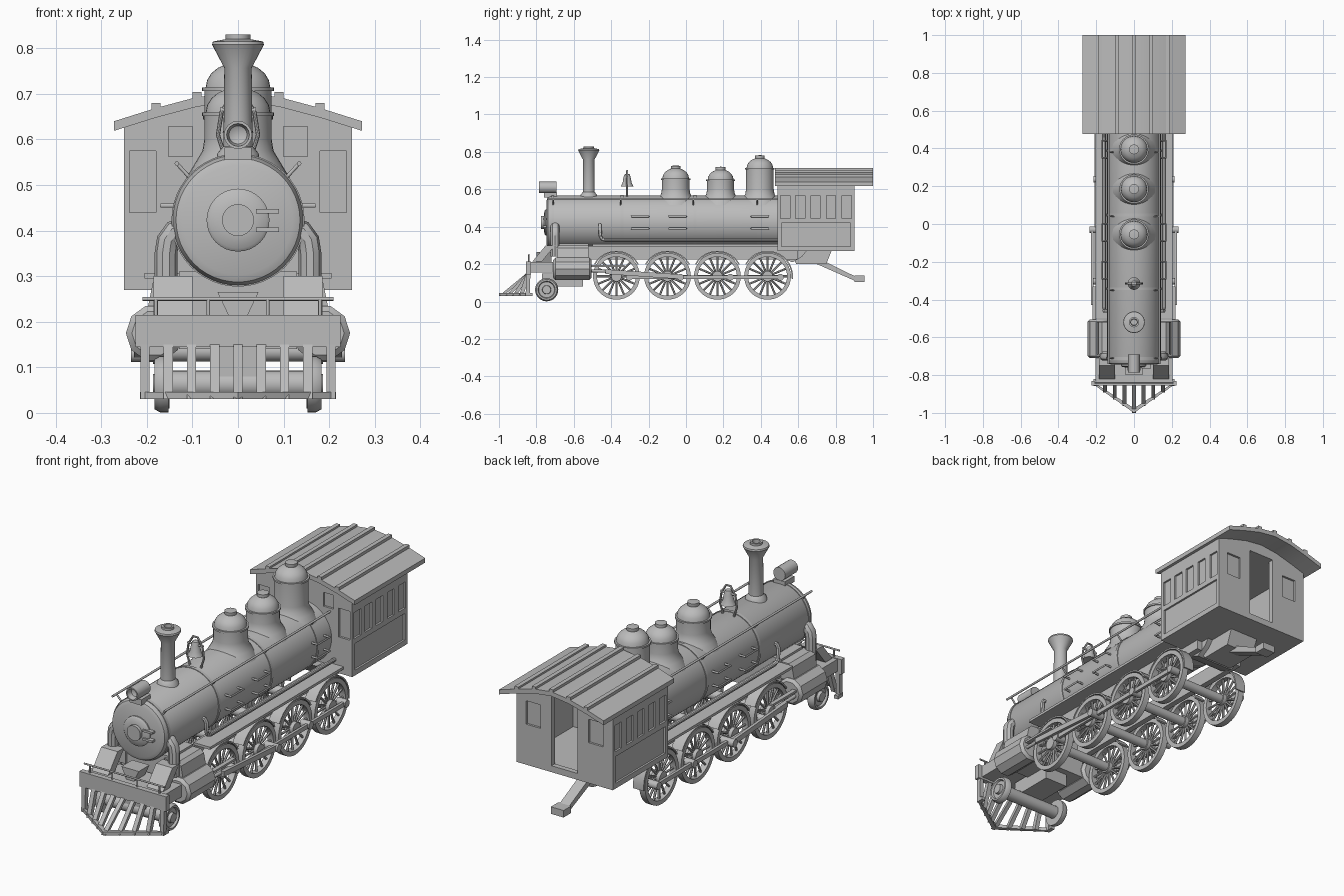
import bpy, bmesh, math
from mathutils import Vector, Matrix

if "Cube" in bpy.data.objects:
    bpy.data.objects.remove(bpy.data.objects["Cube"], do_unlink=True)

GREY = (0.5, 0.5, 0.5, 1)
mat = bpy.data.materials.new("plain_grey")
mat.use_nodes = True
mat.diffuse_color = GREY
mat.node_tree.nodes["Principled BSDF"].inputs["Base Color"].default_value = GREY
parts = []
SIDES = ((1, "left"), (-1, "right"))


def finish(name, bm):
    bmesh.ops.recalc_face_normals(bm, faces=bm.faces)
    me = bpy.data.meshes.new(name)
    bm.to_mesh(me)
    bm.free()
    me.materials.append(mat)
    ob = bpy.data.objects.new(name, me)
    bpy.context.scene.collection.objects.link(ob)
    parts.append(ob)
    return ob


def add_box(bm, x, y, z):
    size = [b - a for a, b in (x, y, z)]
    mid = [(a + b) / 2 for a, b in (x, y, z)]
    bmesh.ops.create_cube(bm, size=1, matrix=Matrix.Translation(mid) @ Matrix.Diagonal((*size, 1)))


def box(name, *ranges):
    bm = bmesh.new()
    add_box(bm, *ranges)
    return finish(name, bm)


def side_box(name, x, y, z):
    for s, side in SIDES:
        box(f"{side}_{name}", sorted((s * x[0], s * x[1])), y, z)


def add_rod(bm, a, b, r, n=12):
    a, b = Vector(a), Vector(b)
    m = Matrix.Translation((a + b) / 2) @ (b - a).to_track_quat('Z', 'Y').to_matrix().to_4x4()
    bmesh.ops.create_cone(bm, cap_ends=True, segments=n, radius1=r, radius2=r,
                          depth=(b - a).length, matrix=m)


def rod(name, a, b, r, n=16):
    bm = bmesh.new()
    add_rod(bm, a, b, r, n)
    return finish(name, bm)


def lathe(name, profile, loc=(0, 0, 0), axis=(0, 0, 1), n=32, closed=False):
    """Spin (radius, height) points about an axis."""
    bm = bmesh.new()
    vs = [bm.verts.new((r, 0, h)) for r, h in profile]
    pairs = list(zip(vs, vs[1:])) + ([(vs[-1], vs[0])] if closed else [])
    es = [bm.edges.new(p) for p in pairs]
    bmesh.ops.spin(bm, geom=vs + es, cent=(0, 0, 0), axis=(0, 0, 1), angle=math.tau, steps=n)
    bmesh.ops.remove_doubles(bm, verts=bm.verts, dist=0.0001)
    q = Vector(axis).to_track_quat('Z', 'Y').to_matrix().to_4x4()
    bm.transform(Matrix.Translation(loc) @ q)
    return finish(name, bm)


def prism(name, poly, axis, lo, hi):
    """Extrude a 2D outline along x (points are y, z) or y (points are x, z)."""
    bm = bmesh.new()
    put = lambda p, t: (t, p[0], p[1]) if axis == 'x' else (p[0], t, p[1])
    a = [bm.verts.new(put(p, lo)) for p in poly]
    b = [bm.verts.new(put(p, hi)) for p in poly]
    bm.faces.new(a)
    bm.faces.new(b)
    for i in range(len(a)):
        j = (i + 1) % len(a)
        bm.faces.new((a[i], a[j], b[j], b[i]))
    return finish(name, bm)


def tube(name, points, r):
    cu = bpy.data.curves.new(name, 'CURVE')
    cu.dimensions = '3D'
    cu.bevel_depth, cu.bevel_resolution, cu.use_fill_caps = r, 3, True
    sp = cu.splines.new('POLY')
    sp.points.add(len(points) - 1)
    for p, co in zip(sp.points, points):
        p.co = (*co, 1)
    ob = bpy.data.objects.new(name, cu)
    me = bpy.data.meshes.new_from_object(ob)
    bpy.data.objects.remove(ob)
    bm = bmesh.new()
    bm.from_mesh(me)
    return finish(name, bm)


# Boiler with raised bands, smokebox door and hinges
BZ, BR = 0.423, 0.143
lathe("boiler", [(0, -0.745), (0.12, -0.745), (0.136, -0.738), (BR, -0.72), (BR, 0.5), (0, 0.5)],
      (0, 0, BZ), (0, 1, 0), 48)
for i, y in enumerate((-0.72, -0.35, 0.04, 0.38)):
    lathe(f"boiler_band_{i}", [(0.13, y), (0.146, y), (0.146, y + 0.015), (0.13, y + 0.015)],
          (0, 0, BZ), (0, 1, 0), 48, True)
lathe("smokebox_door", [(0, 0.03), (0.035, 0.03), (0.035, 0.015), (0.062, 0.012), (0.069, 0.006), (0.069, -0.01)],
      (0, -0.745, BZ), (0, -1, 0))
for i, z in enumerate((0.402, 0.442)):
    box(f"door_hinge_{i}", (0.04, 0.09), (-0.765, -0.742), (z - 0.005, z + 0.005))

# Chimney, domes, headlight and bell
lathe("chimney", [(0.05, 0.54), (0.045, 0.57), (0.032, 0.585), (0.03, 0.757), (0.057, 0.808),
                  (0.055, 0.815), (0.027, 0.82), (0.027, 0.83), (0.018, 0.83), (0.016, 0.76), (0, 0.76)], (0, -0.52, 0))
for i, (y, rim, r) in enumerate(((-0.055, 0.655, 0.074), (0.185, 0.648, 0.072), (0.395, 0.71, 0.074))):
    dome = [(r + 0.04, 0.515), (r + 0.016, 0.555), (r + 0.004, 0.575), (r, 0.6), (r, rim - 0.004),
            (r + 0.005, rim - 0.004), (r + 0.005, rim + 0.004), (r - 0.003, rim + 0.004)]
    dome += [((r - 0.003) * math.cos(a), rim + 0.004 + 0.055 * math.sin(a)) for a in (0.3, 0.6, 0.9, 1.2)]
    dome += [(0.026, rim + 0.056), (0.026, rim + 0.07), (0, rim + 0.073)]
    lathe(f"dome_{i}", dome, (0, y, 0))
lathe("headlight", [(0, 0), (0.031, 0), (0.031, 0.095), (0.025, 0.095), (0.02, 0.07), (0, 0.06)],
      (0, -0.692, 0.61), (0, -1, 0), 16)
box("headlight_bracket", (-0.03, 0.03), (-0.76, -0.69), (0.555, 0.582))
lathe("bell", [(0, 0.684), (0.014, 0.68), (0.02, 0.66), (0.024, 0.635), (0.034, 0.615), (0, 0.62)], (0, -0.315, 0), n=20)
tube("bell_frame", [(-0.025, -0.315, 0.55), (-0.044, -0.315, 0.61), (-0.036, -0.315, 0.66), (-0.012, -0.315, 0.7),
                    (0.012, -0.315, 0.7), (0.036, -0.315, 0.66), (0.044, -0.315, 0.61), (0.025, -0.315, 0.55)], 0.005)
rod("bell_pivot", (-0.04, -0.315, 0.665), (0.04, -0.315, 0.665), 0.005)

# Handrails, steps, pipes and running boards on both flanks
for s, side in SIDES:
    rod(f"{side}_handrail", (s * 0.134, -0.74, 0.547), (s * 0.134, 0.49, 0.547), 0.005)
    for i, y in enumerate((-0.71, -0.35, 0.04, 0.38)):
        rod(f"{side}_rail_post_{i}", (s * 0.1, y, 0.51), (s * 0.134, y, 0.547), 0.004)
    for y in (-0.245, -0.045, 0.395):
        for z, x in ((0.455, 0.138), (0.39, 0.136)):
            tube(f"{side}_step", [(s * x, y - 0.045, z), (s * 0.168, y - 0.045, z),
                                  (s * 0.168, y + 0.045, z), (s * x, y + 0.045, z)], 0.005)
    tube(f"{side}_feed_pipe", [(s * 0.12, -0.46, 0.412), (s * 0.15, -0.46, 0.41), (s * 0.158, -0.46, 0.395),
                               (s * 0.158, -0.458, 0.35), (s * 0.158, -0.45, 0.335), (s * 0.158, -0.43, 0.328),
                               (s * 0.158, 0.49, 0.328)], 0.009)
    tube(f"{side}_steam_pipe", [(s * 0.158, -0.7, 0.24), (s * 0.158, -0.7, 0.35), (s * 0.154, -0.7, 0.378),
                                (s * 0.14, -0.7, 0.398), (s * 0.1, -0.7, 0.41)], 0.025)
    # Cylinder, piston rod and main rod
    lathe(f"{side}_cylinder", [(0, 0), (0.05, 0), (0.063, 0.012), (0.063, 0.193), (0.05, 0.205), (0, 0.205)],
          (s * 0.183, -0.71, 0.175), (0, 1, 0), 10)
    prism(f"{side}_valve_chest", [(s * 0.1, 0.22), (s * 0.2, 0.22), (s * 0.187, 0.285), (s * 0.17, 0.3), (s * 0.1, 0.3)],
          'y', -0.69, -0.52)
    rod(f"{side}_piston_rod", (s * 0.21, -0.53, 0.165), (s * 0.21, -0.36, 0.16), 0.008)
    box(f"{side}_slide_bar", sorted((s * 0.2, s * 0.22)), (-0.52, -0.33), (0.185, 0.195))
    prism(f"{side}_main_rod", [(-0.43, 0.147), (-0.03, 0.12), (-0.03, 0.145), (-0.43, 0.172)], 'x', s * 0.214, s * 0.228)
    prism(f"{side}_side_rod", [(-0.3, 0.12), (0.505, 0.12), (0.505, 0.14), (-0.3, 0.14)], 'x', s * 0.195, s * 0.208)
    prism(f"{side}_front_brace", [(-0.82, 0.215), (-0.77, 0.215), (-0.7, 0.3), (-0.75, 0.3)], 'x', s * 0.1, s * 0.185)
side_box("running_board", (0.12, 0.205), (-0.5, 0.49), (0.295, 0.307))
side_box("frame_bar", (0.1, 0.128), (-0.52, 0.6), (0.225, 0.297))
box("cylinder_saddle", (-0.13, 0.13), (-0.68, -0.52), (0.14, 0.31))

# Spoked driving wheels, with pins, axles and arches
WZ = 0.135
for i, y in enumerate((-0.372, -0.099, 0.168, 0.436)):
    rod(f"axle_{i}", (-0.15, y, WZ), (0.15, y, WZ), 0.022)
    for s, side in SIDES:
        c = (s * 0.165, y, WZ)
        lathe(f"{side}_tyre_{i}", [(0.104, -0.015), (0.125, -0.015), (0.125, 0.015), (0.104, 0.015)],
              c, (1, 0, 0), 40, True)
        bm = bmesh.new()
        add_rod(bm, (c[0] - 0.022, y, WZ), (c[0] + 0.022, y, WZ), 0.028, 20)
        for k in range(16):
            a = math.tau * k / 16
            d = Vector((0, math.cos(a), math.sin(a)))
            add_rod(bm, Vector(c) + d * 0.02, Vector(c) + d * 0.11, 0.0055, 6)
        add_rod(bm, (c[0], y + 0.069, 0.13), (s * (0.235 if i == 1 else 0.214), y + 0.069, 0.13), 0.018, 16)
        finish(f"{side}_spokes_{i}", bm)
        start = -0.1 if i == 3 else 0.5
        arc = [start + (2.64 - start) * k / 14 for k in range(15)]
        ring = lambda r, angles: [(y + r * math.cos(a), WZ + r * math.sin(a)) for a in angles]
        prism(f"{side}_wheel_arch_{i}", ring(0.129, arc) + ring(0.136, reversed(arc)), 'x', s * 0.125, s * 0.18)

# Leading wheels
rod("leading_axle", (-0.15, -0.745, 0.063), (0.15, -0.745, 0.063), 0.03, 20)
box("leading_truck", (-0.06, 0.06), (-0.77, -0.55), (0.08, 0.15))
for s, side in SIDES:
    lathe(f"{side}_leading_wheel", [(0, -0.012), (0.062, -0.012), (0.062, 0.006), (0.055, 0.018), (0.046, 0.018),
                                    (0.042, 0.008), (0.024, 0.008), (0.022, 0.022), (0, 0.022)],
          (s * 0.165, -0.745, 0.063), (s, 0, 0))

# Front beam, deck, rail and coupling
box("front_beam", (-0.225, 0.225), (-0.855, -0.83), (0.145, 0.215))
box("front_deck", (-0.205, 0.205), (-0.83, -0.69), (0.155, 0.212))
rod("front_rail", (-0.21, -0.84, 0.25), (0.21, -0.84, 0.25), 0.004)
for x in (-0.18, -0.065, 0.065, 0.18):
    rod("front_rail_post", (x, -0.84, 0.21), (x, -0.84, 0.25), 0.004)
prism("front_bracket", [(-0.045, 0.265), (-0.02, 0.212), (0.02, 0.212), (0.045, 0.265)], 'y', -0.8, -0.72)

# Pilot: pointed base bar and sloping slats
tip = lambda x: -1.0 + abs(x) * 0.7
bm = bmesh.new()
outline = [(-0.215, -0.82), (-0.215, tip(0.215)), (0, -1), (0.215, tip(0.215)), (0.215, -0.82),
           (0.195, -0.82), (0.195, -0.85), (0, -0.975), (-0.195, -0.85), (-0.195, -0.82)]
face = bm.faces.new([bm.verts.new((x, y, 0.03)) for x, y in outline])
top = bmesh.ops.extrude_face_region(bm, geom=[face])["geom"]
bmesh.ops.translate(bm, verts=[v for v in top if isinstance(v, bmesh.types.BMVert)], vec=(0, 0, 0.016))
finish("pilot_base", bm)
for k in range(-4, 5):
    x = k * 0.051
    y = tip(x)
    prism("pilot_slat", [(y, 0.03), (y + 0.022, 0.03), (-0.832, 0.15), (-0.855, 0.15)], 'x', x - 0.01, x + 0.01)

# Cab shell: hollow body with a rear doorway and recessed panels
heights = ((0.25, 0.63), (0.18, 0.65), (0.09, 0.675), (0, 0.686))
crown = [(x, z) for x, z in heights] + [(-x, z) for x, z in reversed(heights[:-1])]
cab = prism("cab", [(-0.25, 0.27), (0.25, 0.27)] + crown, 'y', 0.49, 0.9)


def carve(ranges):
    bm = bmesh.new()
    for r in ranges:
        add_box(bm, *r)
    cutter = finish("cab_cutter", bm)
    cutter.hide_render = True
    bpy.context.view_layer.objects.active = cab
    mod = cab.modifiers.new("cut", 'BOOLEAN')
    mod.operation, mod.solver, mod.object = 'DIFFERENCE', 'EXACT', cutter
    bpy.ops.object.modifier_apply(modifier=mod.name)
    parts.remove(cutter)
    bpy.data.objects.remove(cutter, do_unlink=True)


carve([((-0.225, 0.225), (0.515, 0.875), (0.295, 0.632))])
panels = [((-0.068, 0.068), (0.86, 0.95), (0.3, 0.63))]
for s, side in SIDES:
    flank = sorted((s * 0.241, s * 0.3))
    panels += [(flank, (y, y + 0.05), (0.444, 0.567)) for y in (0.505, 0.586, 0.667, 0.75, 0.835)]
    panels.append((flank, (0.51, 0.88), (0.295, 0.42)))
    panels.append((sorted((s * 0.125, s * 0.2)), (0.89, 0.95), (0.46, 0.57)))
    panels.append((sorted((s * 0.18, s * 0.238)), (0.4, 0.5), (0.44, 0.575)))
    panels.append((sorted((s * 0.1, s * 0.152)), (0.4, 0.5), (0.563, 0.628)))
carve(panels)

# Arched roof with ribs
eaves = ((0.272, 0.64), (0.18, 0.669), (0.09, 0.693), (0, 0.704))
upper = list(eaves) + [(-x, z) for x, z in reversed(eaves[:-1])]
prism("roof", upper + [(x, z - 0.021) for x, z in reversed(upper)], 'y', 0.477, 1.0)
for x, z in ((-0.18, 0.669), (-0.09, 0.693), (0, 0.704), (0.09, 0.693), (0.18, 0.669)):
    box("roof_rib", (x - 0.01, x + 0.01), (0.477, 1.0), (z - 0.012, z + 0.011))

# Firebox underside, rear support and drawbar
prism("firebox", [(0.44, 0.3), (0.5, 0.235), (0.57, 0.21), (0.62, 0.24), (0.66, 0.29)], 'x', -0.1, 0.1)
prism("rear_support", [(0.55, 0.275), (0.59, 0.2), (0.75, 0.2), (0.78, 0.275)], 'x', -0.075, 0.075)
prism("drawbar", [(0.7, 0.2), (0.9, 0.112), (0.95, 0.112), (0.75, 0.21)], 'x', -0.025, 0.025)
box("drawbar_end", (-0.033, 0.033), (0.9, 0.955), (0.105, 0.138))

# Smooth round surfaces, keep hard edges
for ob in bpy.context.scene.objects:
    ob.select_set(ob in parts)
bpy.context.view_layer.objects.active = cab
bpy.ops.object.shade_smooth_by_angle(angle=math.radians(35))
